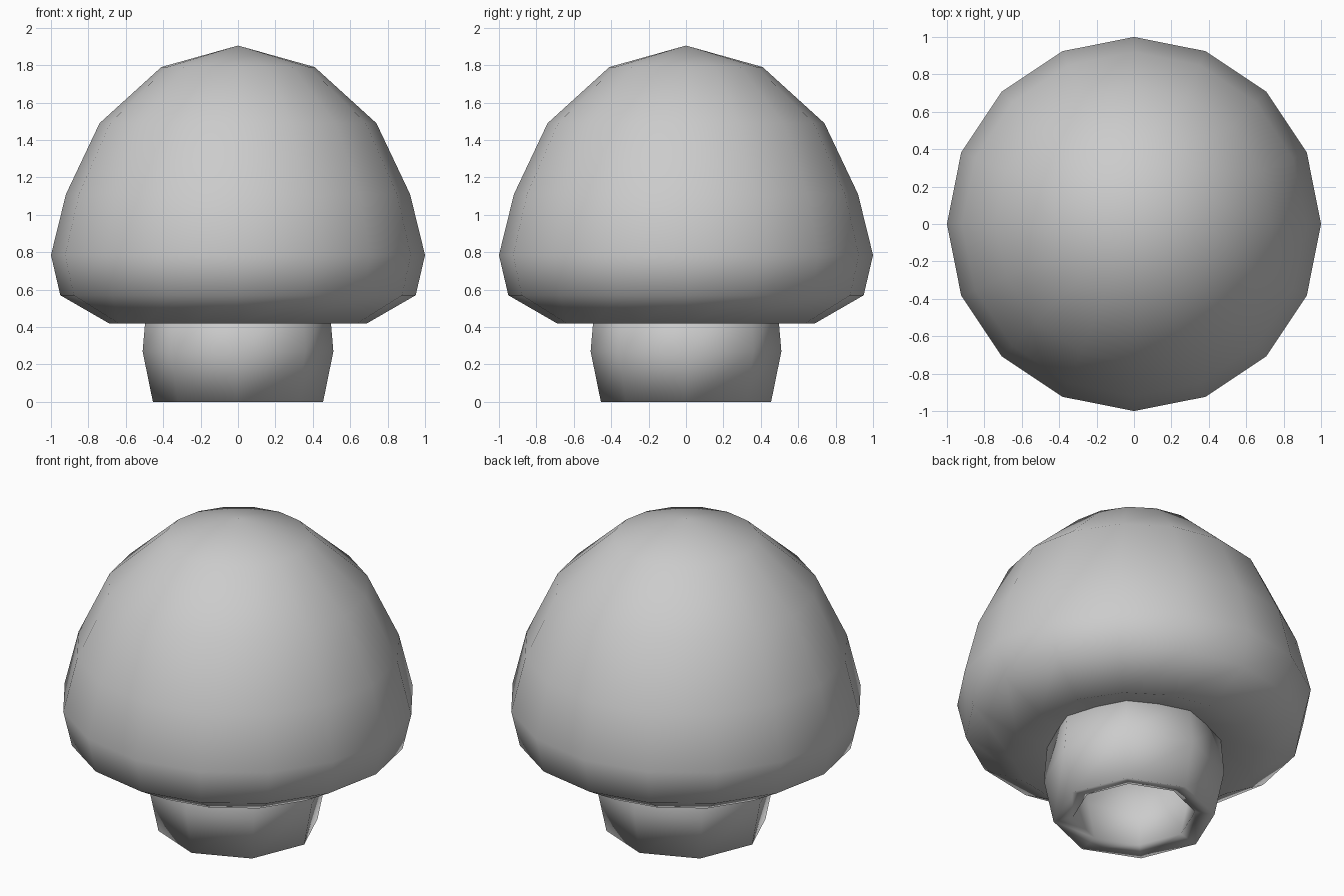
import bpy
import bmesh
import math

default_cube = bpy.data.objects.get("Cube")
if default_cube:
    bpy.data.objects.remove(default_cube, do_unlink=True)


def make_material(name, colour):
    mat = bpy.data.materials.new(name)
    mat.use_nodes = True
    mat.diffuse_color = colour
    mat.node_tree.nodes["Principled BSDF"].inputs["Base Color"].default_value = colour
    return mat


def lathe(name, profile, sides, mat, closed=False):
    """Spin (radius, height) points around z; zero radius makes a pole."""
    bm = bmesh.new()
    rings = []
    for r, z in profile:
        count = sides if r > 0 else 1
        angles = [math.tau * i / sides for i in range(count)]
        rings.append([bm.verts.new((r * math.cos(a), r * math.sin(a), z)) for a in angles])
    pairs = list(zip(rings, rings[1:]))
    if closed:
        pairs.append((rings[-1], rings[0]))
    for low, high in pairs:
        for i in range(sides):
            j = (i + 1) % sides
            corners = [low[i % len(low)], low[j % len(low)],
                       high[j % len(high)], high[i % len(high)]]
            bm.faces.new(list(dict.fromkeys(corners)))
    bmesh.ops.recalc_face_normals(bm, faces=bm.faces)
    for face in bm.faces:
        face.smooth = True
    mesh = bpy.data.meshes.new(name)
    bm.to_mesh(mesh)
    bm.free()
    mesh.materials.append(mat)
    obj = bpy.data.objects.new(name, mesh)
    bpy.context.collection.objects.link(obj)
    return obj


grey = make_material("light_grey", (0.6, 0.6, 0.6, 1))

# Domed cap with a shallow hollow underside
lathe("mushroom_cap", [
    (0, 0.52), (0.45, 0.495), (0.69, 0.42), (0.95, 0.57), (1, 0.785),
    (0.92, 1.11), (0.74, 1.49), (0.41, 1.79), (0, 1.905)], 16, grey)

# Thick-walled stem, open at the bottom
lathe("mushroom_stem", [
    (0.455, 0), (0.51, 0.27), (0.485, 0.56),
    (0.375, 0.55), (0.4, 0.27), (0.345, 0.025)], 8, grey, closed=True)
